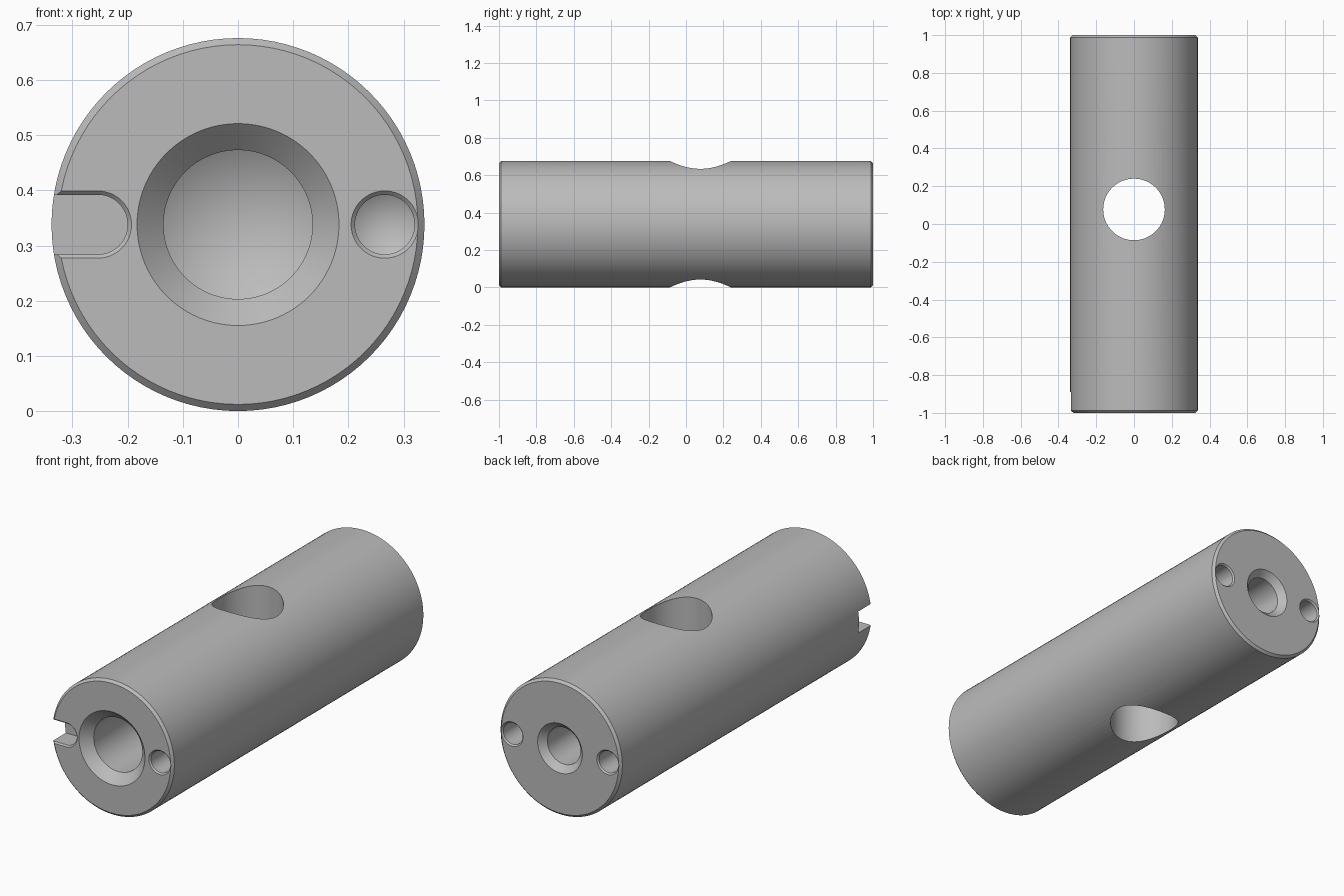
import bpy, bmesh, math
from mathutils import Matrix

cube = bpy.data.objects.get("Cube")
if cube:
    bpy.data.objects.remove(cube, do_unlink=True)

RADIUS = 0.338
HOLE_X = 0.266
SMALL = 0.054
PITCH = 0.6  # drill tip height per unit of radius

steel = bpy.data.materials.new("steel grey")
steel.use_nodes = True
grey = (0.5, 0.5, 0.5, 1)
steel.diffuse_color = grey
steel.node_tree.nodes["Principled BSDF"].inputs["Base Color"].default_value = grey


def circle(r, count=96):
    steps = [math.tau * i / count for i in range(count)]
    return [(r * math.cos(a), r * math.sin(a)) for a in steps]


def slot_outline(r, count=24):
    arc = [math.pi * (i / count - 0.5) for i in range(count + 1)]
    ends = [(-0.3, r), (-0.3, -r)]
    return [(r * math.cos(a), r * math.sin(a)) for a in arc] + ends


def loft(name, profile, outline, matrix):
    """Stack outlines of the given (radius, depth) steps into a closed solid."""
    bm = bmesh.new()
    rings = [[bm.verts.new((x, y, d)) for x, y in outline(r)] for r, d in profile]
    for low, high in zip(rings, rings[1:]):
        for i in range(len(low)):
            bm.faces.new((low[i - 1], low[i], high[i], high[i - 1]))
    bm.faces.new(rings[0])
    if profile[-1][0] > 0:
        bm.faces.new(rings[-1])
    bmesh.ops.remove_doubles(bm, verts=bm.verts, dist=1e-6)
    bmesh.ops.transform(bm, matrix=matrix, verts=bm.verts)
    bmesh.ops.recalc_face_normals(bm, faces=bm.faces)
    mesh = bpy.data.meshes.new(name)
    bm.to_mesh(mesh)
    bm.free()
    mesh.materials.append(steel)
    obj = bpy.data.objects.new(name, mesh)
    bpy.context.collection.objects.link(obj)
    return obj


def end_matrix(x, front=True):
    """Depth axis pointing into the body from one end face."""
    turn = Matrix.Rotation(math.radians(-90 if front else 90), 4, "X")
    return Matrix.Translation((x, -1 if front else 1, RADIUS)) @ turn


def drill(name, r, bevel, depth, x, front):
    """Countersunk blind hole with a conical bottom."""
    over = 0.02
    profile = [(r + bevel + over, -over), (r, bevel), (r, depth),
               (0, depth + PITCH * r)]
    return loft(name, profile, circle, end_matrix(x, front))


# Chamfered round bar
edge = 0.012
body = loft("cylinder_body",
            [(RADIUS - edge, 0), (RADIUS, edge), (RADIUS, 2 - edge), (RADIUS - edge, 2)],
            circle, end_matrix(0))

# Centre bores, pin holes, cross hole and locating slot
cutters = [
    drill("front_bore", 0.135, 0.048, 0.5, 0, True),
    drill("back_bore", 0.092, 0.032, 0.4, 0, False),
    drill("front_pin_hole", SMALL, 0.007, 0.16, HOLE_X, True),
    drill("back_pin_hole_left", SMALL, 0.007, 0.16, HOLE_X, False),
    drill("back_pin_hole_right", SMALL, 0.007, 0.16, -HOLE_X, False),
    loft("cross_hole", [(0.163, -0.1), (0.163, 0.8)], circle,
         Matrix.Translation((0, 0.077, 0))),
    loft("front_slot", [(SMALL + 0.027, -0.02), (SMALL, 0.007), (SMALL, 0.11)],
         slot_outline, end_matrix(-0.254)),
]
bpy.context.view_layer.objects.active = body
for cutter in cutters:
    cutter.hide_render = True
    mod = body.modifiers.new(cutter.name, "BOOLEAN")
    mod.operation = "DIFFERENCE"
    mod.solver = "EXACT"
    mod.object = cutter
    bpy.ops.object.modifier_apply(modifier=mod.name)
    bpy.data.objects.remove(cutter, do_unlink=True)

# Smooth round walls, crisp machined edges
bpy.ops.object.select_all(action="DESELECT")
body.select_set(True)
bpy.ops.object.shade_smooth_by_angle(angle=math.radians(25))
